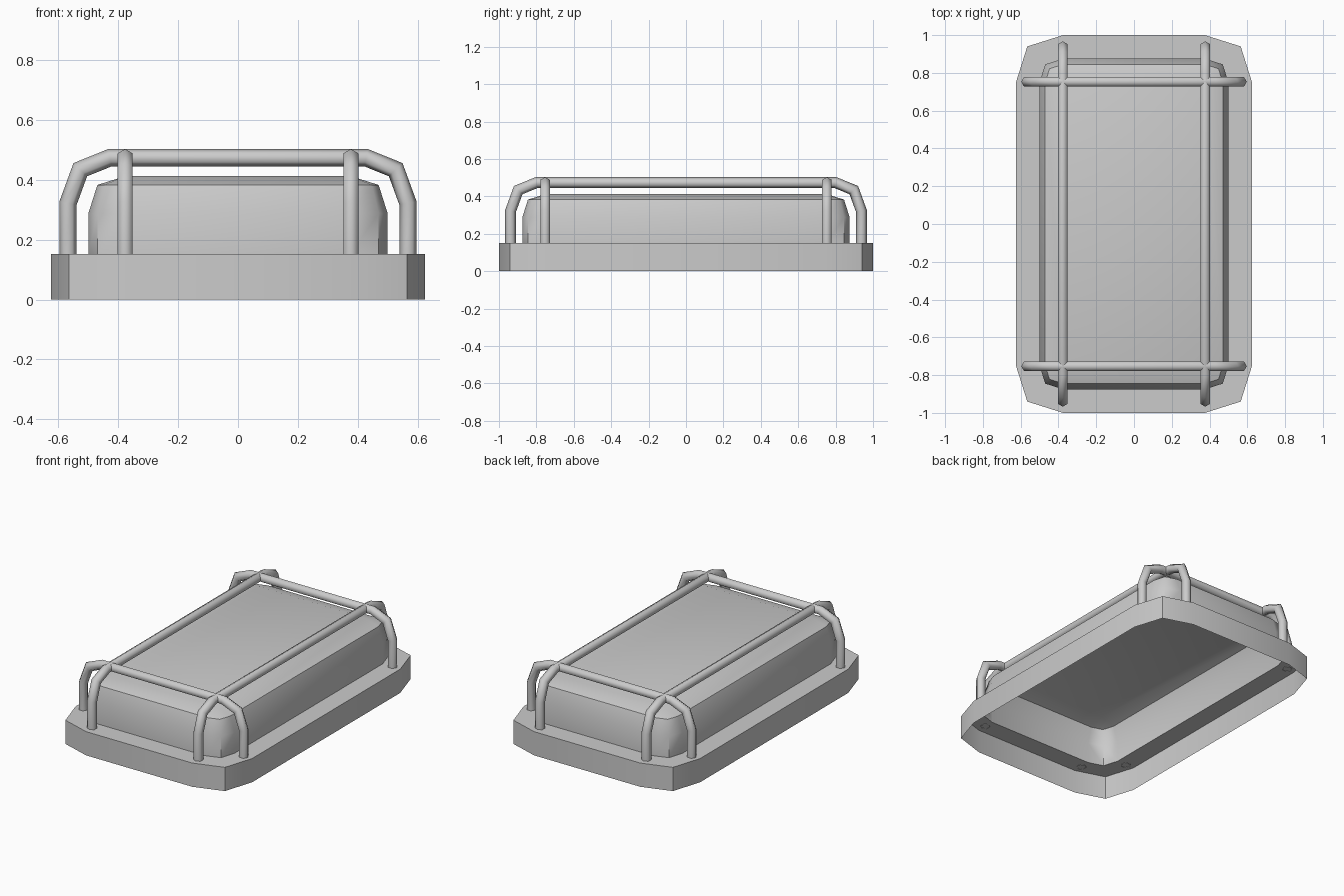
import bpy
import bmesh
from math import sin, cos, pi
from mathutils import Vector

if "Cube" in bpy.data.objects:
    bpy.data.objects.remove(bpy.data.objects["Cube"])

CX, CY = 0.375, 0.75      # shared corner centre of all rounded outlines
K = 0.76                  # mid-point fullness of the two-segment corners


def outline(r, z):
    """Rounded rectangle, two segments per corner, counter-clockwise."""
    pts = []
    corner = [(r, 0), (r * K, r * K), (0, r)]
    for sx, sy in ((1, 1), (-1, 1), (-1, -1), (1, -1)):
        c = corner if sx * sy > 0 else corner[::-1]
        pts += [Vector((sx * (CX + x), sy * (CY + y), z)) for x, y in c]
    return pts


def loft(bm, rings, closed=True):
    """Skin consecutive rings of points with quads."""
    vs = [[bm.verts.new(p) for p in ring] for ring in rings]
    n = len(rings[0])
    for a, b in zip(vs, vs[1:]):
        for i in range(n):
            j = (i + 1) % n
            bm.faces.new((a[i], a[j], b[j], b[i]))
    return vs


def finish(bm, name, angle):
    bm.normal_update()
    me = bpy.data.meshes.new(name)
    bm.to_mesh(me)
    bm.free()
    ob = bpy.data.objects.new(name, me)
    bpy.context.collection.objects.link(ob)
    bpy.ops.object.select_all(action='DESELECT')
    ob.select_set(True)
    bpy.context.view_layer.objects.active = ob
    bpy.ops.object.shade_smooth_by_angle(angle=angle)
    return ob


# Base: open-bottomed skirt with a flat rim
bm = bmesh.new()
loft(bm, [outline(0.25, 0), outline(0.25, 0.152), outline(0.125, 0.152)])
finish(bm, "base_rim", pi / 3.3)

# Domed lamp cover, hollow underneath
R = 0.125
bm = bmesh.new()
rings = loft(bm, [outline(R, 0.152), outline(R, 0.288),
                  outline(R * K, 0.288 + R * K), outline(0, 0.413)])
bm.faces.new(rings[-1])
bmesh.ops.remove_doubles(bm, verts=bm.verts, dist=0.0001)
bmesh.ops.dissolve_degenerate(bm, edges=bm.edges, dist=0.0001)
bmesh.ops.recalc_face_normals(bm, faces=bm.faces)
finish(bm, "lamp_cover", pi / 3.3)


# Guard bars: hexagonal tubes mitred along a staple-shaped path
def guard_bar(name, half, axis, offset, r=0.029):
    along = Vector((1, 0, 0)) if axis == 'x' else Vector((0, 1, 0))
    up = Vector((0, 0, 1))
    side = along.cross(up)
    cross = Vector((0, 1, 0)) if axis == 'x' else Vector((1, 0, 0))
    leg = [(half, 0.15), (half, 0.322), (half - 0.041, 0.434), (half - 0.14, 0.474)]
    path = leg + [(-u, z) for u, z in reversed(leg)]
    pts = [along * u + up * z + cross * offset for u, z in path]
    rings = []
    for i, p in enumerate(pts):
        t0 = (p - pts[i - 1]).normalized() if i else up
        t1 = (pts[i + 1] - p).normalized() if i < len(pts) - 1 else -up
        tan = (t0 + t1).normalized()
        nrm = side.cross(tan)
        mitre = 1 / tan.dot(t0)
        rings.append([p + nrm * (r * mitre * cos(k * pi / 3)) + side * (r * sin(k * pi / 3))
                      for k in range(6)])
    bm = bmesh.new()
    loft(bm, rings)
    bmesh.ops.recalc_face_normals(bm, faces=bm.faces)
    finish(bm, name, pi / 2.7)


for s, tag in ((-1, "a"), (1, "b")):
    guard_bar("cross_guard_bar_" + tag, 0.568, 'x', s * 0.753)
    guard_bar("long_guard_bar_" + tag, 0.938, 'y', s * 0.377)
